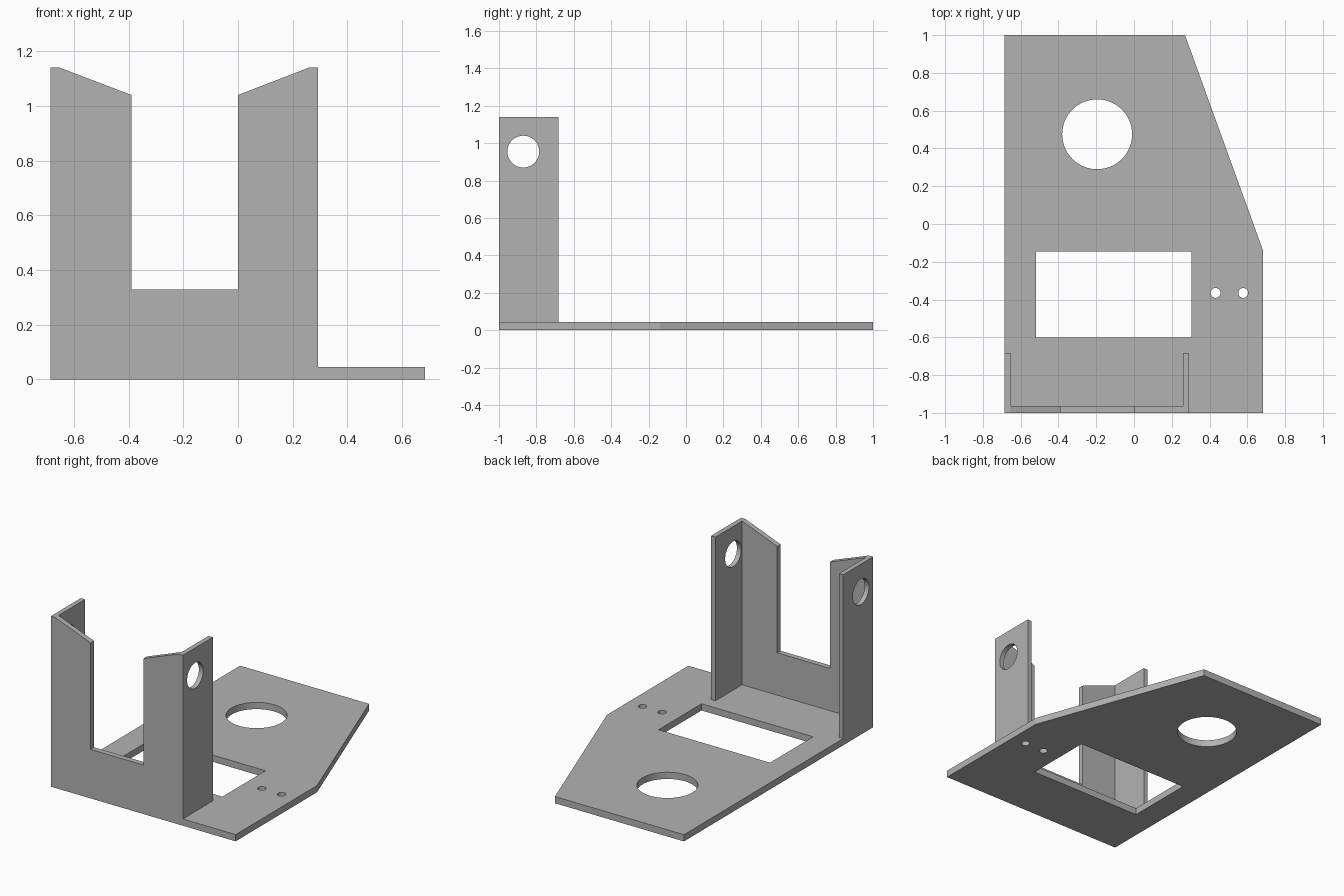
import bpy, bmesh, math
from mathutils import Matrix, Vector

if "Cube" in bpy.data.objects:
    bpy.data.objects.remove(bpy.data.objects["Cube"], do_unlink=True)

grey = bpy.data.materials.new("plain grey")
grey.use_nodes = True
colour = (0.45, 0.45, 0.45, 1)
grey.diffuse_color = colour
grey.node_tree.nodes["Principled BSDF"].inputs["Base Color"].default_value = colour

T = 0.045              # plate thickness
WALL = 0.032           # upright thickness
LEFT, RIGHT = -0.685, 0.292
TOP = 1.14

# Axes that place a 2D profile: columns are profile u, profile v, extrusion
FLAT = Matrix.Identity(3)
FRONT = Matrix(((1, 0, 0), (0, 0, 1), (0, 1, 0)))
SIDE = Matrix(((0, 0, 1), (1, 0, 0), (0, 1, 0)))


def prism(name, points, axes, start, depth):
    """Extrude a closed 2D profile from start by depth."""
    bm = bmesh.new()
    verts = [bm.verts.new(axes @ Vector((u, v, start))) for u, v in points]
    face = bm.faces.new(verts)
    ext = bmesh.ops.extrude_face_region(bm, geom=[face])["geom"]
    moved = [g for g in ext if isinstance(g, bmesh.types.BMVert)]
    bmesh.ops.translate(bm, verts=moved, vec=axes @ Vector((0, 0, depth)))
    bmesh.ops.recalc_face_normals(bm, faces=bm.faces)
    mesh = bpy.data.meshes.new(name)
    bm.to_mesh(mesh)
    bm.free()
    mesh.materials.append(grey)
    obj = bpy.data.objects.new(name, mesh)
    bpy.context.collection.objects.link(obj)
    return obj


def circle(u, v, r, n=64):
    return [(u + r * math.cos(math.tau * i / n), v + r * math.sin(math.tau * i / n))
            for i in range(n)]


def rect(u0, v0, u1, v1):
    return [(u0, v0), (u1, v0), (u1, v1), (u0, v1)]


def panel(name, outline, holes, axes, start, depth):
    """A flat panel with through holes, smooth only around the bores."""
    obj = prism(name, outline, axes, start, depth)
    for hole in holes:
        cutter = prism("cutter", hole, axes, start - 0.1, depth + 0.2)
        cutter.hide_render = True
        mod = obj.modifiers.new("hole", "BOOLEAN")
        mod.operation, mod.solver, mod.object = "DIFFERENCE", "EXACT", cutter
        bpy.context.view_layer.objects.active = obj
        bpy.ops.object.modifier_apply(modifier=mod.name)
        bpy.data.objects.remove(cutter, do_unlink=True)
    bpy.ops.object.select_all(action="DESELECT")
    obj.select_set(True)
    bpy.context.view_layer.objects.active = obj
    bpy.ops.object.shade_smooth_by_angle(angle=math.radians(15))
    return obj


# Base plate with slanted corner, round opening, window and two screw holes
panel("base_plate",
      [(LEFT, -1), (0.683, -1), (0.683, -0.14), (0.27, 1), (LEFT, 1)],
      [circle(-0.195, 0.475, 0.185), rect(-0.52, -0.6, 0.305, -0.145),
       circle(0.432, -0.365, 0.026, 32), circle(0.578, -0.365, 0.026, 32)],
      FLAT, 0, T)

# U-shaped front wall with sloped arm tops, fitted between the side walls
panel("front_wall",
      [(LEFT + WALL, T), (RIGHT - WALL, T), (RIGHT - WALL, TOP), (0, 1.04),
       (0, 0.328), (-0.39, 0.328), (-0.39, 1.04), (LEFT + WALL, TOP)],
      [], FRONT, -1, 0.036)

# Side walls with bearing holes
for name, x in (("right_side_wall", LEFT), ("left_side_wall", RIGHT - WALL)):
    panel(name, rect(-1, T, -0.683, TOP), [circle(-0.87, 0.955, 0.085)],
          SIDE, x, WALL)
